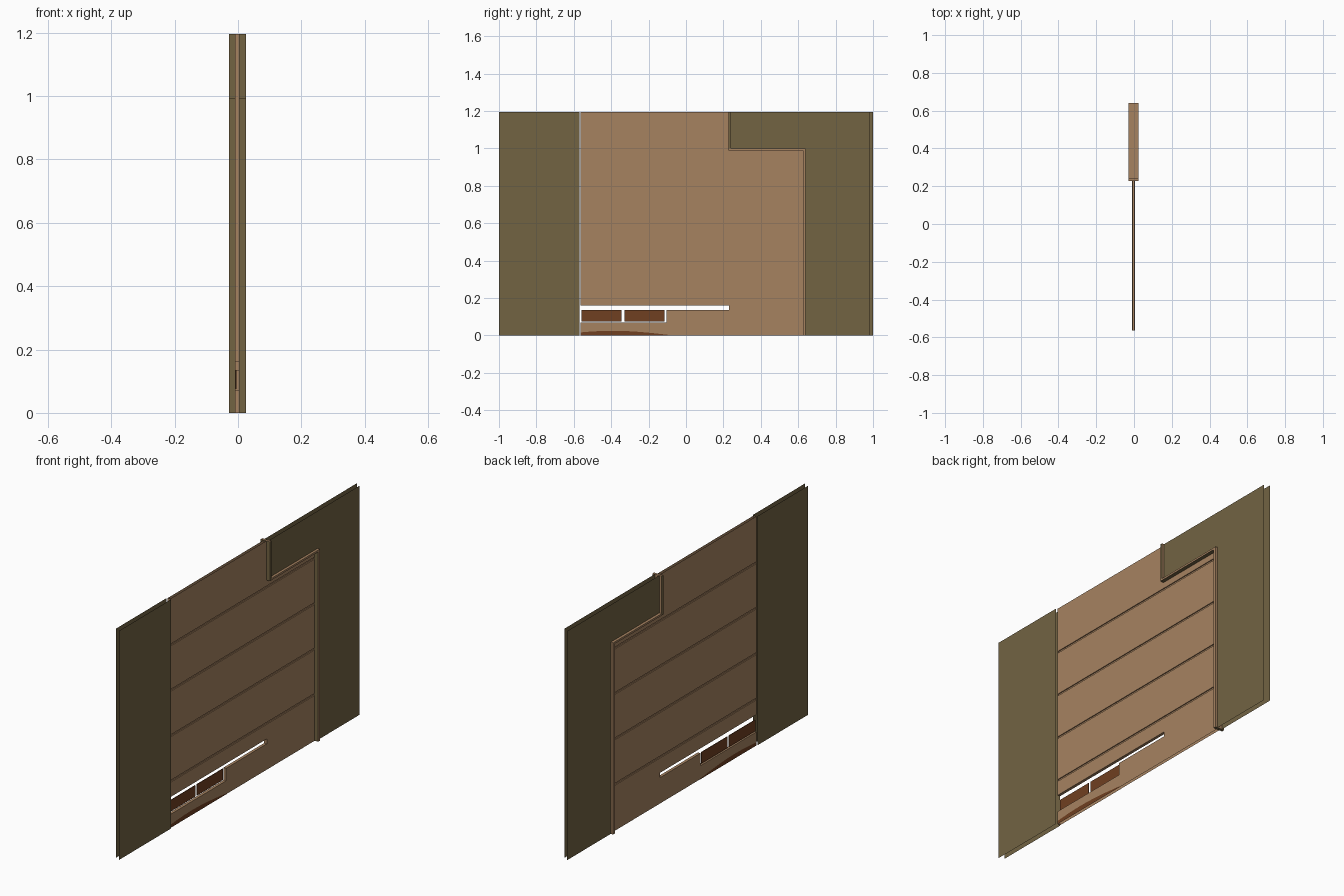
import bpy, bmesh, math

cube = bpy.data.objects.get("Cube")
if cube:
    bpy.data.objects.remove(cube)


def material(name, rgb):
    m = bpy.data.materials.new(name)
    m.use_nodes = True
    color = (*rgb, 1)
    m.diffuse_color = color
    m.node_tree.nodes["Principled BSDF"].inputs["Base Color"].default_value = color
    return m


OLIVE = material("olive wall", (0.17, 0.125, 0.055))
BROWN = material("light brown wood", (0.38, 0.225, 0.118))
RUST = material("dark rust", (0.16, 0.05, 0.015))

HEIGHT = 1.195
LEFT, RIGHT = -0.565, 0.625        # door edges
NOTCH, LEDGE = 0.23, 0.99          # upper step in the opening
BACK, FRONT = -0.01, 0.005         # door faces
GROOVES = (0.242, 0.479, 0.716, 0.953)


def make(name, bm, *mats):
    mesh = bpy.data.meshes.new(name)
    bm.to_mesh(mesh)
    bm.free()
    for m in mats:
        mesh.materials.append(m)
    ob = bpy.data.objects.new(name, mesh)
    bpy.context.collection.objects.link(ob)
    return ob


def face(bm, points, out=None):
    f = bm.faces.new([bm.verts.new(p) for p in points])
    f.normal_update()
    if out and f.normal.dot(out) < 0:
        f.normal_flip()
    return f


def sheet(bm, x, outline, side):
    """Flat upright face at depth x with a (y, z) outline."""
    return face(bm, [(x, y, z) for y, z in outline], (side, 0, 0))


def rect(y0, y1, z0, z1):
    return [(y0, z0), (y1, z0), (y1, z1), (y0, z1)]


def box(bm, x0, x1, y0, y1, z0, z1):
    vs = bmesh.ops.create_cube(bm, size=1)["verts"]
    for v in vs:
        v.co.x = x1 if v.co.x > 0 else x0
        v.co.y = y1 if v.co.y > 0 else y0
        v.co.z = z1 if v.co.z > 0 else z0


# Wall panels: paired sheets on either side of the opening
for name, x, side in (("outer", 0.012, 1), ("inner", -0.014, -1)):
    end = 0.985 if side > 0 else 1.0
    start = -1.0 if side > 0 else -0.985
    bm = bmesh.new()
    sheet(bm, x, rect(start, LEFT - 0.004, 0, HEIGHT), side)
    make("left_wall_" + name, bm, OLIVE)
    bm = bmesh.new()
    sheet(bm, x, rect(0.64, end, 0, HEIGHT), side)
    sheet(bm, x, rect(NOTCH, 0.64, 1.0, HEIGHT), side)
    make("right_wall_" + name, bm, OLIVE)

# Door: two plank faces with horizontal grooves and a stepped slot
SLOT = [(LEFT, 0.07), (-0.105, 0.07), (-0.105, 0.135), (NOTCH, 0.135),
        (NOTCH, 0.16), (LEFT, 0.16)]
bm = bmesh.new()
for x, side in ((BACK, -1), (FRONT, 1)):
    for r in (rect(LEFT, RIGHT, 0, 0.07), rect(-0.105, RIGHT, 0.07, 0.135),
              rect(NOTCH, RIGHT, 0.135, 0.16), rect(LEFT, NOTCH, LEDGE, HEIGHT)):
        sheet(bm, x, r, side)
    deep = x - side * 0.005
    profile = [(x, 0.16)]
    for z in GROOVES:
        profile += [(x, z - 0.005), (deep, z - 0.005), (deep, z + 0.005), (x, z + 0.005)]
    profile.append((x, LEDGE))
    for (xa, za), (xb, zb) in zip(profile, profile[1:]):
        up = 0 if za != zb else (1 if (xb - xa) * side < 0 else -1)
        face(bm, [(xa, LEFT, za), (xa, RIGHT, za), (xb, RIGHT, zb), (xb, LEFT, zb)],
             (side if not up else 0, 0, up))
# slot lining
for (ya, za), (yb, zb) in zip(SLOT, SLOT[1:]):
    face(bm, [(BACK, ya, za), (FRONT, ya, za), (FRONT, yb, zb), (BACK, yb, zb)])
# door edge
for z0, z1 in ((0, 0.07), (0.16, HEIGHT)):
    face(bm, [(BACK, LEFT, z0), (FRONT, LEFT, z0), (FRONT, LEFT, z1), (BACK, LEFT, z1)],
         (0, -1, 0))
make("plank_door", bm, BROWN)

# Small panes set in the slot
bm = bmesh.new()
for y in (-0.56, -0.33):
    box(bm, -0.008, -0.005, y, y + 0.215, 0.076, 0.135)
make("slot_panes", bm, RUST)

# Low curved rust patch along the foot of the door, on both faces
arc = [(-0.1, 0), (LEFT, 0)]
for i in range(13):
    t = i / 12
    y = LEFT + t * (-0.1 - LEFT)
    arc.append((y, 0.004 + 0.021 * math.sin(math.pi * (0.2 + 0.8 * t))))
bm = bmesh.new()
for x, side in ((BACK - 0.001, -1), (FRONT + 0.001, 1)):
    sheet(bm, x, arc, side)
make("foot_patch", bm, RUST)

# Stepped trim around the opening, olive on the sides facing the door
for name, y0, y1, z0, z1 in (("trim_post", RIGHT, 0.64, 0, LEDGE),
                             ("trim_ledge", NOTCH, 0.64, LEDGE, 1.0),
                             ("trim_upper_post", NOTCH - 0.003, 0.24, LEDGE, HEIGHT)):
    bm = bmesh.new()
    box(bm, -0.028, 0.025, y0, y1, z0, z1)
    bm.normal_update()
    for f in bm.faces:
        facing_door = f.normal.y < -0.5 or f.normal.z < -0.5
        upper_side = name == "trim_upper_post" and abs(f.normal.x) > 0.5
        f.material_index = 1 if facing_door or upper_side else 0
    make(name, bm, BROWN, OLIVE)
